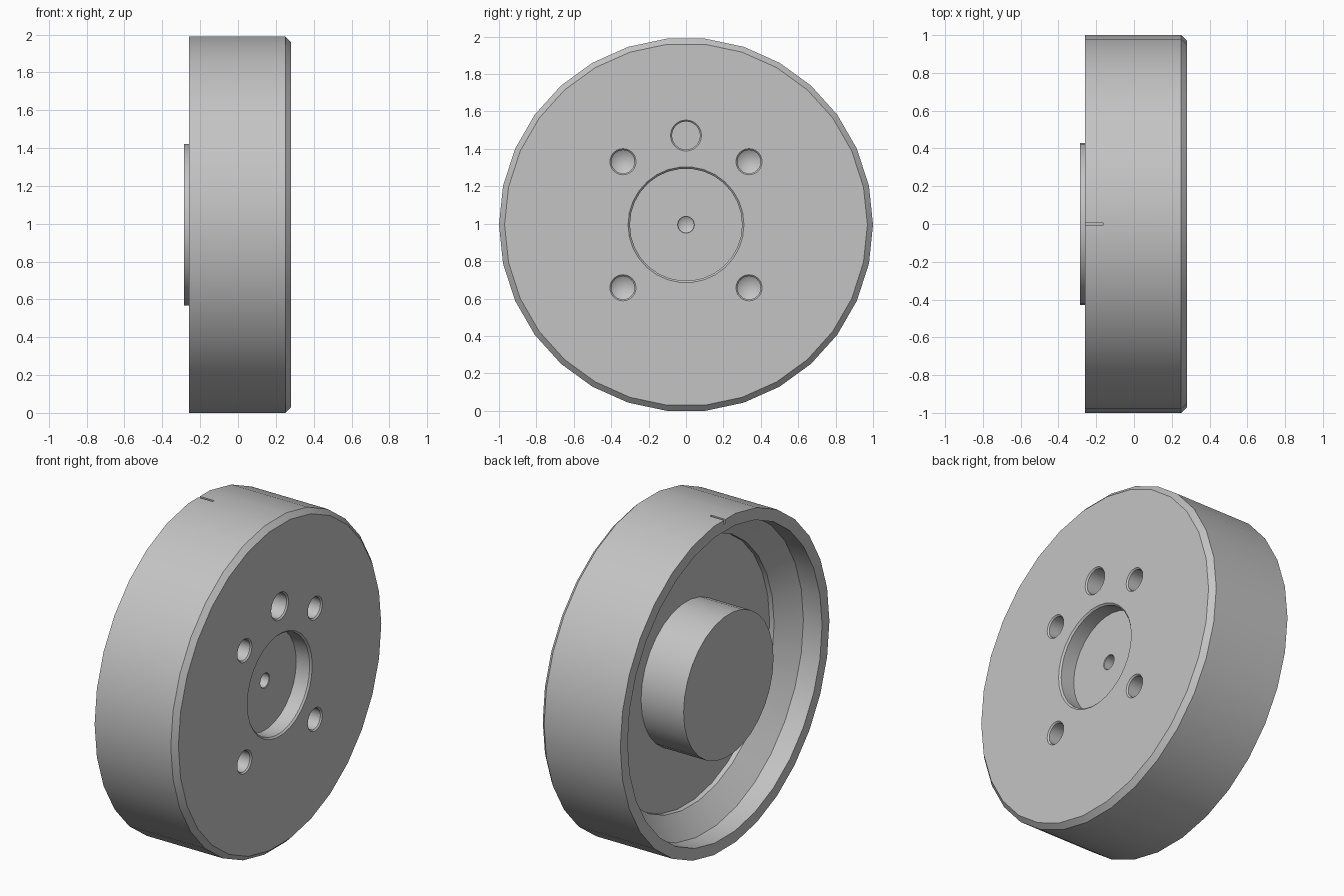
import bpy, bmesh, math
from mathutils import Vector, Matrix

cube = bpy.data.objects.get("Cube")
if cube:
    bpy.data.objects.remove(cube, do_unlink=True)

SIDES = 30
AXIS_Z = math.cos(math.pi / SIDES)  # flat side rests on the ground

grey = bpy.data.materials.new("plain grey")
grey.use_nodes = True
colour = (0.55, 0.55, 0.55, 1)
grey.diffuse_color = colour
grey.node_tree.nodes["Principled BSDF"].inputs["Base Color"].default_value = colour


def make_object(name, bm):
    bmesh.ops.recalc_face_normals(bm, faces=bm.faces)
    mesh = bpy.data.meshes.new(name)
    bm.to_mesh(mesh)
    bm.free()
    mesh.materials.append(grey)
    obj = bpy.data.objects.new(name, mesh)
    bpy.context.collection.objects.link(obj)
    return obj


def lathe(name, profile, y=0, z=AXIS_Z, sides=SIDES):
    """Turn an (x, radius) profile around an axis parallel to x."""
    bm = bmesh.new()
    verts = [bm.verts.new((x, r, 0)) for x, r in profile]
    edges = [bm.edges.new(pair) for pair in zip(verts, verts[1:])]
    bmesh.ops.spin(bm, geom=verts + edges, cent=(0, 0, 0), axis=(1, 0, 0),
                   angle=math.tau, steps=sides, use_duplicate=False)
    bmesh.ops.remove_doubles(bm, verts=bm.verts, dist=0.0005)
    bmesh.ops.translate(bm, verts=bm.verts, vec=(0, y, z))
    return make_object(name, bm)


# Turned body: hub, floor, flared inner wall, rim, chamfered face, centre recess
body = lathe("wheel_body", [
    (-0.285, 0), (-0.285, 0.43), (0, 0.43), (0, 0.80), (-0.03, 0.80),
    (-0.135, 0.93), (-0.26, 0.93), (-0.26, 1), (0.25, 1), (0.28, 0.97),
    (0.28, 0.31), (0.27, 0.30), (0.18, 0.30), (0.18, 0)])


def drill(name, face, radius, depth, tip, y=0, dz=0, lip=0.008):
    """Cutter for a blind hole with a chamfered mouth and pointed end."""
    end = face - depth
    return lathe(name, [
        (face + 0.02, 0), (face + 0.02, radius + lip), (face, radius + lip),
        (face - lip, radius), (end, radius), (end - tip, 0)],
        y, AXIS_Z + dz, 24)


# Hole cutters: four bolt holes, one pin hole, one centre mark
cutters = [drill("bolt_hole_cutter", 0.28, 0.062, 0.14, 0.04, sy * 0.337, sz * 0.337)
           for sy in (-1, 1) for sz in (-1, 1)]
cutters.append(drill("pin_hole_cutter", 0.28, 0.075, 0.14, 0, 0, 0.477))
cutters.append(drill("centre_hole_cutter", 0.18, 0.042, 0.08, 0.025, lip=0.003))

# Index notch in the top of the rim
bm = bmesh.new()
bmesh.ops.create_cube(bm, size=1, matrix=Matrix.LocRotScale(
    Vector((-0.23, 0, 2 * AXIS_Z)), None, Vector((0.13, 0.014, 0.05))))
cutters.append(make_object("notch_cutter", bm))

bpy.context.view_layer.objects.active = body
for cutter in cutters:
    cutter.hide_render = True
    mod = body.modifiers.new(cutter.name, "BOOLEAN")
    mod.operation = "DIFFERENCE"
    mod.solver = "EXACT"
    mod.object = cutter
    bpy.ops.object.modifier_apply(modifier=mod.name)
    bpy.data.objects.remove(cutter, do_unlink=True)

# Smooth round walls, crisp machined edges
bpy.ops.object.select_all(action="DESELECT")
body.select_set(True)
bpy.ops.object.shade_smooth_by_angle(angle=math.radians(25))
